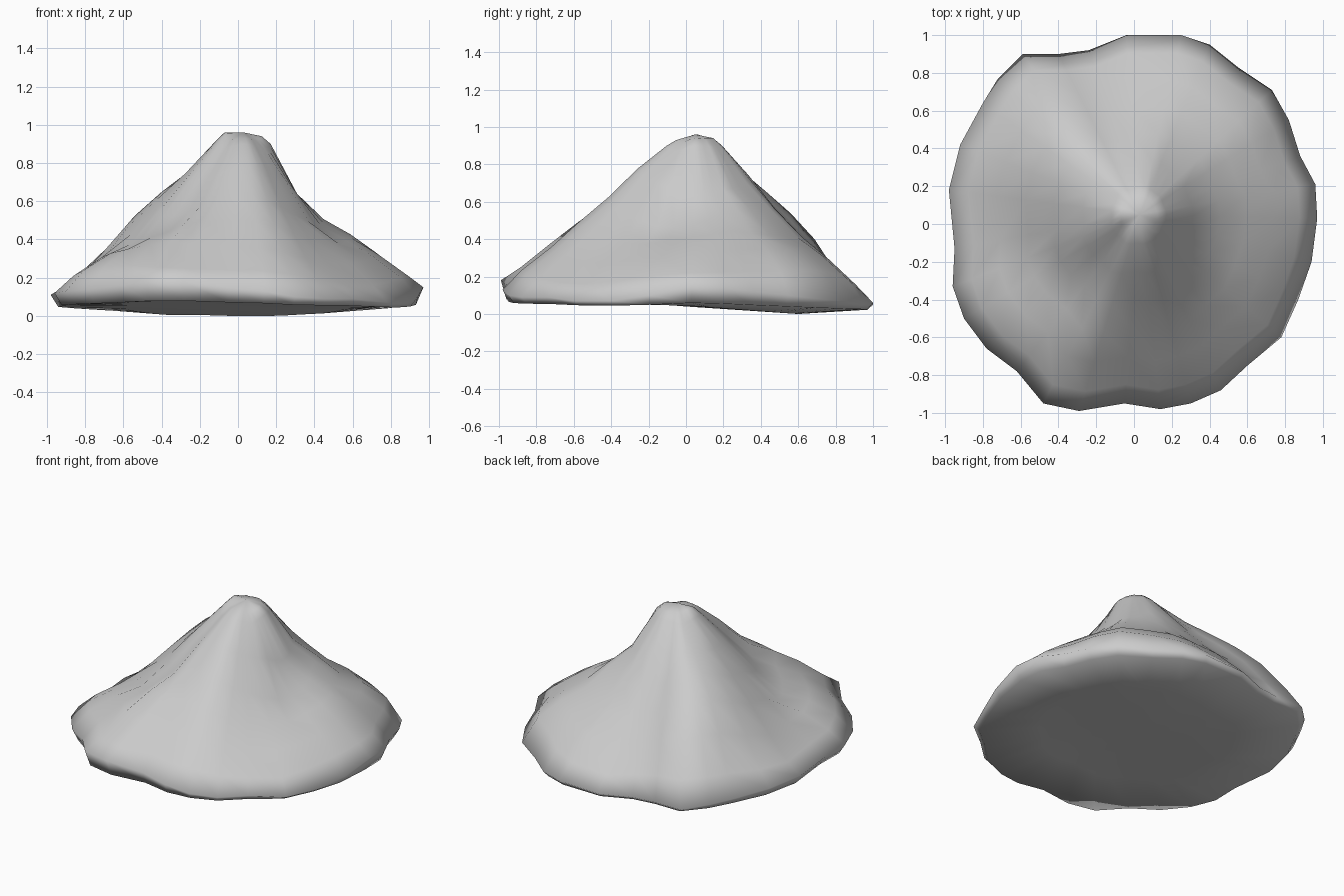
import bpy, bmesh, math

if "Cube" in bpy.data.objects:
    bpy.data.objects.remove(bpy.data.objects["Cube"])

# Rim of the mound, counter-clockwise seen from above: x, y, height
RIM = [(.97, .03, .15), (.96, .21, .14), (.88, .36, .12), (.82, .55, .10),
       (.73, .71, .08), (.55, .83, .07), (.40, .95, .06), (.25, 1.0, .06),
       (-.04, 1.0, .05), (-.24, .92, .05), (-.40, .90, .05), (-.59, .90, .05),
       (-.72, .77, .07), (-.80, .64, .08), (-.92, .42, .10), (-.98, .18, .11),
       (-.95, -.13, .11), (-.96, -.33, .12), (-.90, -.50, .13), (-.78, -.66, .14),
       (-.62, -.78, .16), (-.48, -.95, .18), (-.29, -.99, .18), (-.05, -.95, .15),
       (.14, -.98, .13), (.30, -.95, .10), (.46, -.88, .09), (.60, -.75, .09),
       (.78, -.60, .07), (.87, -.40, .07), (.94, -.20, .10)]

# Slope profiles in eight directions (E, NE, N, NW, W, SW, S, SE)
STEPS = (.1, .15, .3, .45, .6, .75, .9)
SLOPES = [(.94, .90, .63, .47, .40, .32, .22), (.94, .89, .67, .55, .42, .35, .24),
          (.94, .90, .74, .56, .41, .28, .14), (.94, .89, .75, .64, .54, .41, .21),
          (.96, .91, .74, .59, .45, .30, .17), (.92, .87, .70, .53, .42, .35, .26),
          (.93, .90, .78, .63, .50, .36, .24), (.92, .87, .71, .53, .39, .27, .16)]

# Hollows and bumps: x, y, size, height change
DENTS = [(.42, -.18, .13, -.05), (-.54, -.22, .14, -.07), (-.32, -.60, .16, .05),
         (.50, .20, .15, .04), (-.42, .32, .20, .05)]
PEAK = (.03, .05, .96)


def slope_height(angle, step):
    a = (angle / (math.pi / 4)) % 8
    i = int(a) % 8
    f = (1 - math.cos(math.pi * (a - int(a)))) / 2
    return SLOPES[i][step] * (1 - f) + SLOPES[(i + 1) % 8][step] * f


def dent(x, y):
    return sum(h * math.exp(-((x - cx) ** 2 + (y - cy) ** 2) / s ** 2)
               for cx, cy, s, h in DENTS)


bm = bmesh.new()

# Slope rings, from the summit outwards
rings = []
for k, t in enumerate(STEPS):
    ring = []
    for x, y, _ in RIM:
        dx, dy = x - PEAK[0], y - PEAK[1]
        px, py = PEAK[0] + t * dx, PEAK[1] + t * dy
        ring.append(bm.verts.new((px, py, slope_height(math.atan2(dy, dx), k) + dent(px, py))))
    rings.append(ring)

# Rim, tucked-under lip and gently tilted underside
rings.append([bm.verts.new(p) for p in RIM])
rings.append([bm.verts.new((x * .96, y * .97, .25 * z + .022 - .012 * y)) for x, y, z in RIM])
rings.append([bm.verts.new((x * .6, y * .6, .028 - .045 * y)) for x, y, z in RIM])
low = min(v.co.z for v in rings[-1])
for v in rings[-1]:
    v.co.z -= min(0, low)

n = len(RIM)
for inner, outer in zip(rings, rings[1:]):
    for i in range(n):
        j = (i + 1) % n
        bm.faces.new((inner[i], outer[i], outer[j], inner[j]))

# Summit and base caps
top = bm.verts.new(PEAK)
base = bm.verts.new((0, 0, .04))
for i in range(n):
    j = (i + 1) % n
    bm.faces.new((top, rings[0][i], rings[0][j]))
    bm.faces.new((base, rings[-1][j], rings[-1][i]))

bmesh.ops.recalc_face_normals(bm, faces=bm.faces)
for f in bm.faces:
    f.smooth = True
mesh = bpy.data.meshes.new("rock_mound")
bm.to_mesh(mesh)
bm.free()
bpy.context.collection.objects.link(bpy.data.objects.new("rock_mound", mesh))
